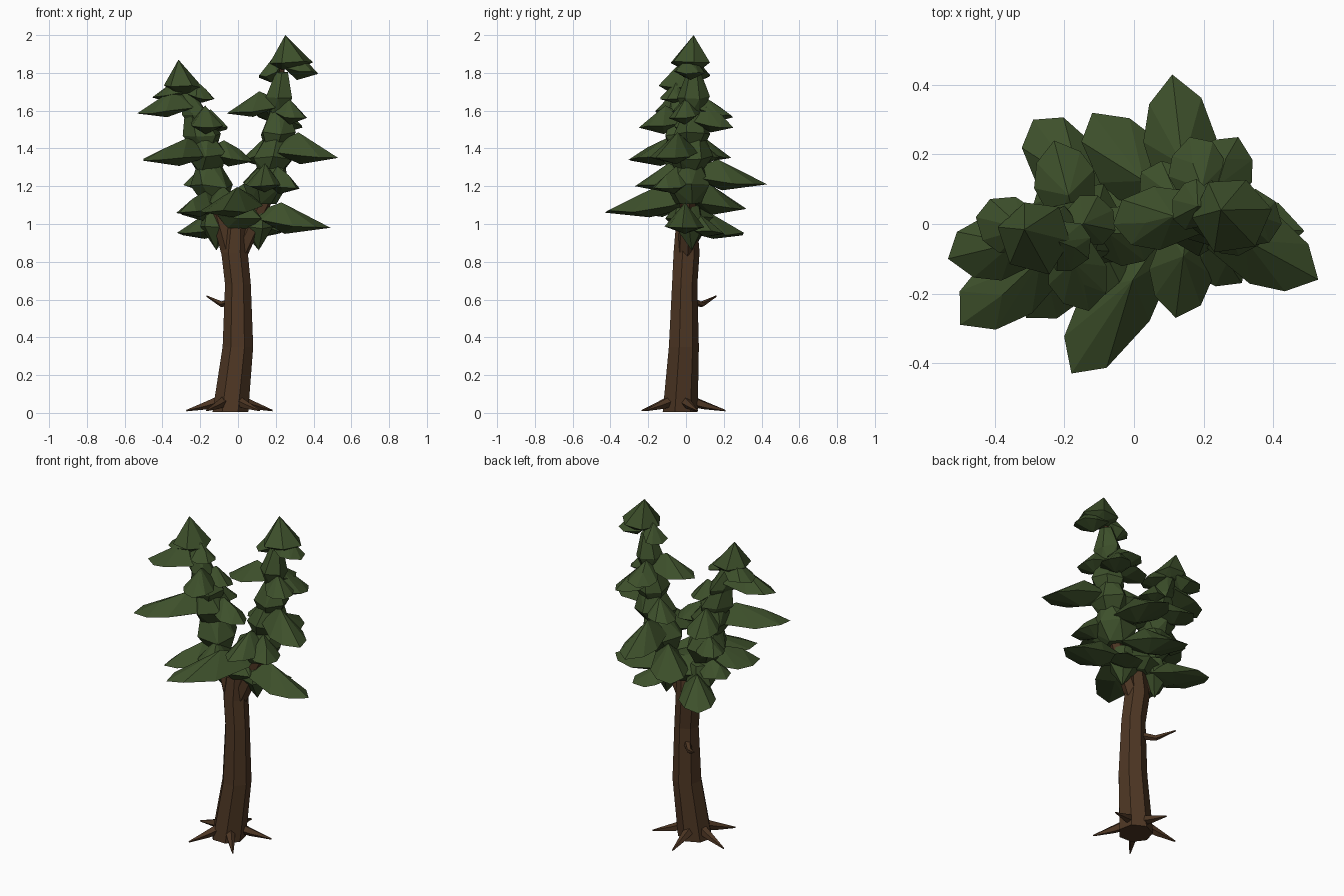
import bpy, bmesh, math, random
from mathutils import Vector

if "Cube" in bpy.data.objects:
    bpy.data.objects.remove(bpy.data.objects["Cube"])

random.seed(4)


def material(name, rgb):
    m = bpy.data.materials.new(name)
    m.diffuse_color = (*rgb, 1)
    m.use_nodes = True
    m.node_tree.nodes["Principled BSDF"].inputs["Base Color"].default_value = m.diffuse_color
    return m


BARK = material("bark", (0.075, 0.037, 0.017))
LEAF = material("needles", (0.047, 0.08, 0.024))


def finish(name, bm, mat):
    bmesh.ops.recalc_face_normals(bm, faces=bm.faces)
    me = bpy.data.meshes.new(name)
    bm.to_mesh(me)
    bm.free()
    me.materials.append(mat)
    ob = bpy.data.objects.new(name, me)
    bpy.context.collection.objects.link(ob)


def tube(name, path, sides, flat=False):
    """Faceted limb through (x, y, z, radius) stations."""
    bm = bmesh.new()
    pts = [Vector(p[:3]) for p in path]
    rings = []
    for i, p in enumerate(pts):
        d = (pts[min(i + 1, len(pts) - 1)] - pts[max(i - 1, 0)]).normalized()
        if flat:
            d = Vector((0, 0, 1))
        side = d.cross(Vector((0, 1, 0) if abs(d.y) < 0.8 else (1, 0, 0))).normalized()
        up = d.cross(side)
        angles = [math.tau * k / sides + 0.2 for k in range(sides)]
        rings.append([bm.verts.new(p + path[i][3] * (math.cos(a) * side + math.sin(a) * up)) for a in angles])
    for a, b in zip(rings, rings[1:]):
        for k in range(sides):
            n = (k + 1) % sides
            bm.faces.new((a[k], a[n], b[n], b[k]))
    bm.faces.new(rings[0])
    bm.faces.new(rings[-1])
    finish(name, bm, BARK)


def hull(name, points):
    """Faceted foliage lump wrapped round a few points."""
    bm = bmesh.new()
    for p in points:
        bm.verts.new(p)
    res = bmesh.ops.convex_hull(bm, input=bm.verts)
    junk = {v for v in res["geom_interior"] + res["geom_unused"] if isinstance(v, bmesh.types.BMVert)}
    bmesh.ops.delete(bm, geom=list(junk), context='VERTS')
    finish(name, bm, LEAF)


def bough(name, root, tip):
    """Broad blunt bough: kite outline, raised ridge, shallow belly; size follows length."""
    tip = Vector(tip)
    base = Vector((root.x, root.y, tip.z + 0.035))
    along = tip - base
    width = min(0.21, 0.12 + 0.23 * along.length)
    side = Vector((-along.y, along.x, 0)).normalized() * width / 2
    rise = width * 0.5
    shape = [(0, 0, 0.04), (0.35, 0, rise), (0.66, 0.1, rise * 0.55), (0.45, 0, -0.045)]
    for s in (-1, 1):
        shape += [(0.84, 0.72 * s, 0), (0.55, s, -0.008), (0.1, 0.65 * s, 0)]
    pts = [tip]
    for u, v, z in shape:
        j = random.uniform(-0.01, 0.01)
        pts.append(base + along * (u + 4 * j) + side * v + Vector((0, 0, z + j)))
    hull(name, pts)


def clump(name, rings):
    """Upright foliage lump from (centre, radius) rings of six points."""
    pts = []
    for c, r in rings:
        o = random.random()
        for k in range(6 if r > 0.02 else 1):
            a = math.tau * (k + o) / 6
            q = r * random.uniform(0.88, 1.12)
            pts.append(c + Vector((q * math.cos(a), q * math.sin(a), random.uniform(-0.1, 0.1) * r)))
    hull(name, pts)


def stem(path, z):
    """Point on a leader at height z."""
    for a, b in zip(path, path[1:]):
        if z <= b[2]:
            break
    t = max(0, min(1, (z - a[2]) / (b[2] - a[2])))
    p = Vector(a[:3]).lerp(Vector(b[:3]), t)
    p.z = z
    return p


# trunk
tube("trunk", [(-0.04, -0.035, 0.005, 0.097), (0, -0.015, 0.35, 0.083), (0, -0.01, 0.68, 0.07),
               (-0.018, 0, 0.85, 0.072), (-0.01, 0, 0.98, 0.06)], 7, flat=True)

# five roots, evenly fanned round the foot
for i in range(5):
    a = math.radians(22 + 72 * i)
    tube(f"root_{i + 1}", [(-0.04 + d * math.cos(a), -0.03 + d * math.sin(a), z, r)
                           for d, z, r in ((0.05, 0.065, 0.032), (0.13, 0.04, 0.022), (0.24, 0.012, 0.004))], 5)

# broken twig
tube("dead_twig", [(-0.03, 0.03, 0.59, 0.022), (-0.085, 0.085, 0.575, 0.016), (-0.165, 0.16, 0.618, 0.004)], 5)

# the two leaders
LEFT = [(-0.045, 0, 0.85, 0.045), (-0.13, 0, 1.15, 0.04), (-0.18, -0.02, 1.45, 0.03),
        (-0.25, -0.03, 1.65, 0.02), (-0.31, -0.02, 1.82, 0.008)]
RIGHT = [(0.01, 0, 0.85, 0.045), (0.14, 0.01, 1.13, 0.042), (0.2, 0.03, 1.4, 0.03),
         (0.22, 0.04, 1.7, 0.02), (0.25, 0.04, 1.96, 0.006)]

# foliage sleeves: (height of widest ring, radius)
LEFT_SLEEVES = [(1.2, 0.12), (1.36, 0.12), (1.47, 0.1), (1.57, 0.075)]
RIGHT_SLEEVES = [(1.2, 0.125), (1.35, 0.11), (1.48, 0.095), (1.67, 0.08)]

# bough tips on each leader, lowest tier first
LEFT_TIPS = [(-0.29, 0.3, 0.94), (-0.31, -0.27, 1.06), (-0.3, 0.04, 1.05), (-0.02, -0.25, 1.1),
             (-0.27, 0.12, 1.2), (-0.5, -0.29, 1.335), (0.08, -0.05, 1.33), (-0.23, 0.24, 1.35),
             (-0.13, -0.25, 1.51), (-0.06, 0.04, 1.5), (-0.535, -0.1, 1.585), (-0.455, 0.02, 1.67),
             (-0.13, -0.1, 1.66)]
RIGHT_TIPS = [(0.49, -0.02, 0.98), (-0.18, -0.43, 1.06), (-0.12, 0.32, 1.08), (0.22, 0.2, 0.95),
              (0.12, -0.27, 1.2), (0.11, 0.43, 1.21), (0.31, -0.17, 1.19), (0.53, -0.16, 1.35),
              (0.02, 0.15, 1.34), (0.3, 0.25, 1.51), (0.36, -0.06, 1.56), (-0.06, 0, 1.585),
              (0.16, 0.25, 1.565), (0.425, 0, 1.795), (0.11, 0.07, 1.775)]

for side, path, sleeves, tips, apex in (
        ("left", LEFT, LEFT_SLEEVES, LEFT_TIPS, (-0.318, -0.02, 1.87)),
        ("right", RIGHT, RIGHT_SLEEVES, RIGHT_TIPS, (0.245, 0.04, 2.0))):
    tube(f"{side}_leader", path, 6)
    for i, (z, r) in enumerate(sleeves):
        clump(f"{side}_sleeve_{i + 1}", [(stem(path, z - 0.09), r * 0.55), (stem(path, z), r),
                                         (stem(path, z + 0.13), r * 0.5)])
    for i, tip in enumerate(tips):
        bough(f"{side}_bough_{i + 1}", stem(path, tip[2]), tip)
    # hanging skirt under the crown
    x = -0.12 if side == "left" else 0.1
    clump(f"{side}_skirt", [(Vector((x, 0.03, z)), r) for z, r in ((0.86, 0.01), (0.98, 0.08), (1.1, 0.05))])
    # pointed top
    top = Vector(apex)
    off = Vector((0.035, -0.01, 0))
    clump(f"{side}_crown", [(top, 0.005), (top + off - Vector((0, 0, 0.14)), 0.11),
                            (top + off - Vector((0, 0, 0.18)), 0.05)])

# foliage filling the fork
clump("fork_foliage", [(Vector((0, 0.01, z)), r) for z, r in ((0.98, 0.07), (1.04, 0.13), (1.13, 0.05))])
